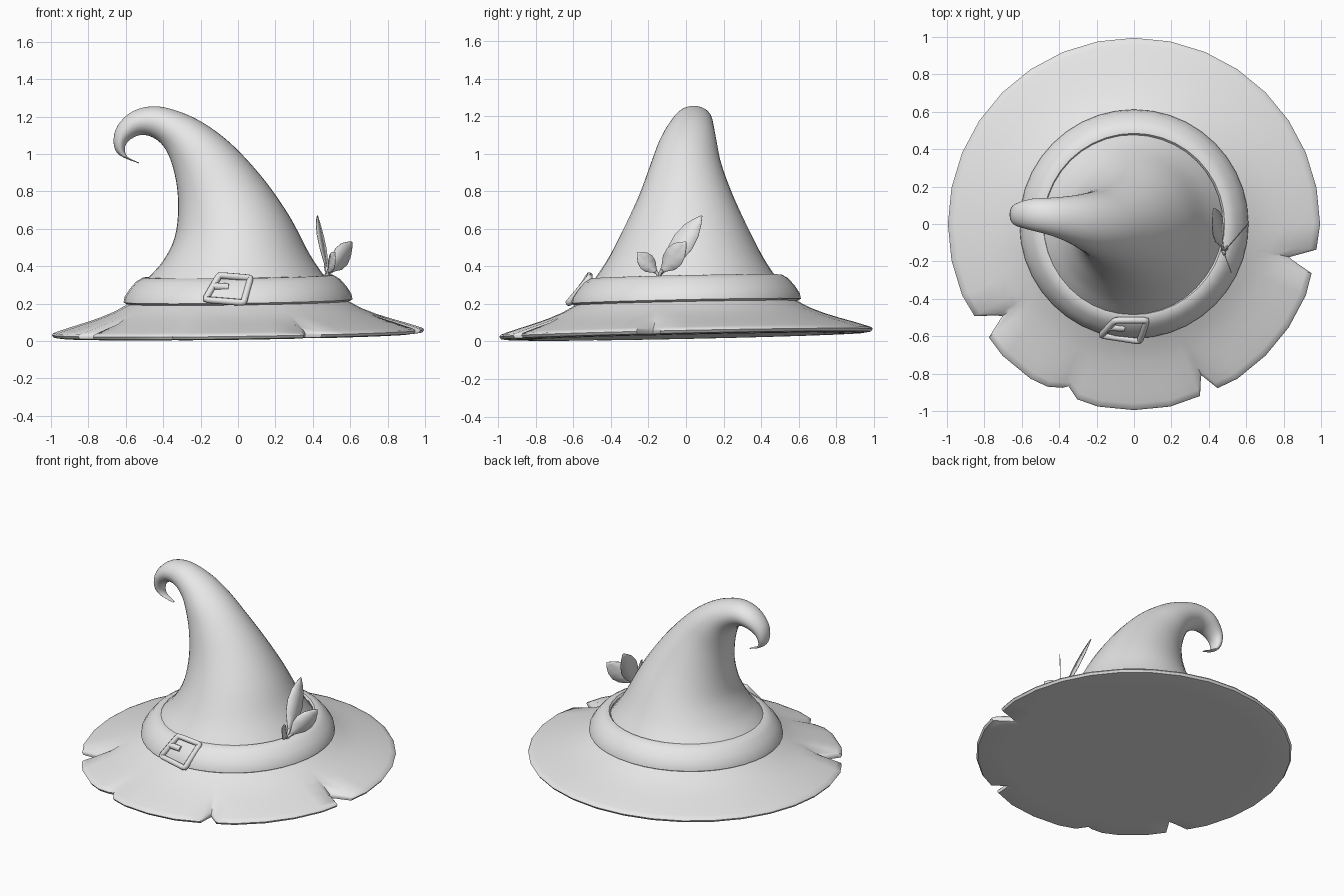
import bpy
import bmesh
from math import sin, cos, radians, tau
from mathutils import Vector

cube = bpy.data.objects.get("Cube")
if cube:
    bpy.data.objects.remove(cube, do_unlink=True)

# One plain felt colour for everything
felt = bpy.data.materials.new("light_grey_felt")
felt.use_nodes = True
felt.diffuse_color = (0.8, 0.8, 0.8, 1)
felt.node_tree.nodes["Principled BSDF"].inputs["Base Color"].default_value = (0.8, 0.8, 0.8, 1)


def finish(name, bm, angle=40):
    """Turn a bmesh into a shaded object."""
    bmesh.ops.recalc_face_normals(bm, faces=bm.faces[:])
    mesh = bpy.data.meshes.new(name)
    bm.to_mesh(mesh)
    bm.free()
    mesh.materials.append(felt)
    obj = bpy.data.objects.new(name, mesh)
    bpy.context.collection.objects.link(obj)
    bpy.ops.object.select_all(action="DESELECT")
    obj.select_set(True)
    bpy.context.view_layer.objects.active = obj
    bpy.ops.object.shade_smooth_by_angle(angle=radians(angle))
    return obj


def loft(name, rings, cap_start=False, cap_end=False, closed=False, angle=40):
    """Bridge a list of equally long point rings with quads."""
    bm = bmesh.new()
    rows = [[bm.verts.new(p) for p in ring] for ring in rings]
    pairs = list(zip(rows, rows[1:]))
    if closed:
        pairs.append((rows[-1], rows[0]))
    for low, high in pairs:
        for i in range(len(low)):
            j = (i + 1) % len(low)
            bm.faces.new((low[i], low[j], high[j], high[i]))
    if cap_start:
        bm.faces.new(rows[0])
    if cap_end:
        bm.faces.new(rows[-1])
    return finish(name, bm, angle)


def catmull(points, steps):
    """Smooth curve through points of any dimension."""
    pts = [Vector(p) for p in points]
    pts = [pts[0]] + pts + [pts[-1]]
    out = []
    for a, b, c, d in zip(pts, pts[1:], pts[2:], pts[3:]):
        for k in range(steps):
            t = k / steps
            out.append(b + (c - a) * (t / 2)
                       + (a * 2 - b * 5 + c * 4 - d) * (t * t / 2)
                       + (b * 3 - a - c * 3 + d) * (t ** 3 / 2))
    return out + [pts[-1]]


def tilted(r, z, a):
    """Point on a circle that leans gently forward and to the right."""
    x, y = r * cos(a), r * sin(a)
    return (x, y, z + 0.014 * x + 0.021 * y)


# Crown: each row is inner x, z, outer x, z, then y centre and y half width
crown = [
    (-.52, .30, .50, .30, 0, .51),
    (-.47, .35, .46, .35, 0, .475),
    (-.40, .43, .38, .47, 0, .41),
    (-.34, .55, .28, .66, 0, .33),
    (-.32, .70, .15, .85, 0, .25),
    (-.33, .85, 0, 1.02, 0, .19),
    (-.365, .98, -.13, 1.13, .01, .155),
    (-.41, 1.055, -.27, 1.21, .025, .125),
    (-.47, 1.095, -.43, 1.255, .04, .1),
    (-.53, 1.1, -.56, 1.23, .05, .085),
    (-.585, 1.07, -.645, 1.15, .05, .065),
    (-.605, 1.03, -.665, 1.06, .05, .05),
    (-.59, .985, -.635, .995, .05, .03),
    (-.53, .955, -.53, .95, .05, .01),
]
rings = []
for lx, lz, rx, rz, yc, h in catmull(crown, 4):
    ring = []
    for i in range(40):
        c, s = cos(tau * i / 40), sin(tau * i / 40)
        ring.append(((lx + rx) / 2 + c * (rx - lx) / 2, yc + h * s,
                     (lz + rz) / 2 + c * (rz - lz) / 2))
    rings.append(ring)
loft("crown", rings, cap_end=True, angle=60)

# Hat band: a rounded strap around the foot of the crown
strap = [(.5, .22), (.595, .205), (.612, .215), (.606, .245), (.58, .285),
         (.545, .325), (.51, .346), (.485, .347), (.475, .335)]
loft("hat_band", [[tilted(r, z, tau * i / 40) for i in range(40)] for r, z in strap],
     closed=True, angle=50)

# Brim outline with torn notches: angle, depth radius, half widths before and after
notches = [(-145, .86, 5, 3), (-112, .935, 6, 4), (-66, .885, 3, 3), (-12, .85, 3.5, 4)]
outline = []
for i in range(32):
    a = -180 + i * 360 / 32
    if all(a < n - w - 2 or a > n + v + 2 for n, d, w, v in notches):
        outline.append((a, .995))
for n, d, w, v in notches:
    outline += [(n - w, .985), (n - w / 4, d + .02), (n, d), (n + v, .985)]
outline.sort()

profile = [(.5, .25), (.6, .2), (.66, .167), (.74, .135), (.82, .109), (.9, .085),
           (.96, .066), (.988, .056), (.995, .046), (.985, .032), (.95, .027),
           (.82, .026), (.4, .026)]
rings = []
for r, z in profile:
    ring = []
    for a, edge in outline:
        reach = r
        if r > .74:
            reach = .74 + (r - .74) * (edge - .74) / (.995 - .74)
        ring.append(tilted(reach, z, radians(a)))
    rings.append(ring)
loft("brim", rings, cap_end=True, angle=45)


# Buckle: a rounded bar frame with a short prong
def bar(name, points, radius, cyclic):
    curve = bpy.data.curves.new(name, "CURVE")
    curve.dimensions = "3D"
    curve.bevel_depth = radius
    curve.bevel_resolution = 2
    curve.use_fill_caps = True
    spline = curve.splines.new("POLY")
    spline.points.add(len(points) - 1)
    for sp, p in zip(spline.points, points):
        sp.co = (*p, 1)
    spline.use_cyclic_u = cyclic
    curve.materials.append(felt)
    obj = bpy.data.objects.new(name, curve)
    bpy.context.collection.objects.link(obj)
    bpy.ops.object.select_all(action="DESELECT")
    obj.select_set(True)
    bpy.context.view_layer.objects.active = obj
    bpy.ops.object.convert(target="MESH")
    bpy.ops.object.shade_smooth_by_angle(angle=radians(50))


corners = [Vector(p) for p in ((-.1, -.515, .352), (.068, -.515, .338),
                               (.03, -.627, .205), (-.175, -.595, .222))]
frame = []
for i, p in enumerate(corners):
    before, after = corners[i - 1], corners[(i + 1) % 4]
    frame += [p.lerp(before, .09), p.lerp(p.lerp((before + after) / 2, .5), .06), p.lerp(after, .09)]
bar("buckle_frame", frame, .018, True)
left = corners[0].lerp(corners[3], .45)
right = corners[1].lerp(corners[2], .42)
bar("buckle_prong", [left, left.lerp(right, .45)], .02, False)


# Leaves tucked into the band
def leaf(name, base, tip, side):
    base, tip, side = Vector(base), Vector(tip), Vector(side)
    bm = bmesh.new()
    rows = []
    for t, w in ((0, .1), (.15, .3), (.35, .85), (.55, 1), (.75, .8), (.9, .4), (1, .04)):
        mid = base.lerp(tip, t)
        rows.append([bm.verts.new(mid + side * (w * k)) for k in (-1, 0, 1)])
    for low, high in zip(rows, rows[1:]):
        for k in (0, 1):
            bm.faces.new((low[k], low[k + 1], high[k + 1], high[k]))
    obj = finish(name, bm)
    solid = obj.modifiers.new("thickness", "SOLIDIFY")
    solid.thickness = .004
    solid.offset = 0
    bar(name + "_stem", [(.47, -.14, .32), base, base.lerp(tip, .12)], .009, False)


leaf("tall_leaf", (.475, -.135, .36), (.425, .085, .67), (.025, .045, -.04))
leaf("wide_leaf", (.485, -.14, .36), (.61, 0, .53), (.03, .036, -.045))
leaf("small_leaf", (.48, -.15, .36), (.52, -.26, .475), (.012, -.03, -.035))
